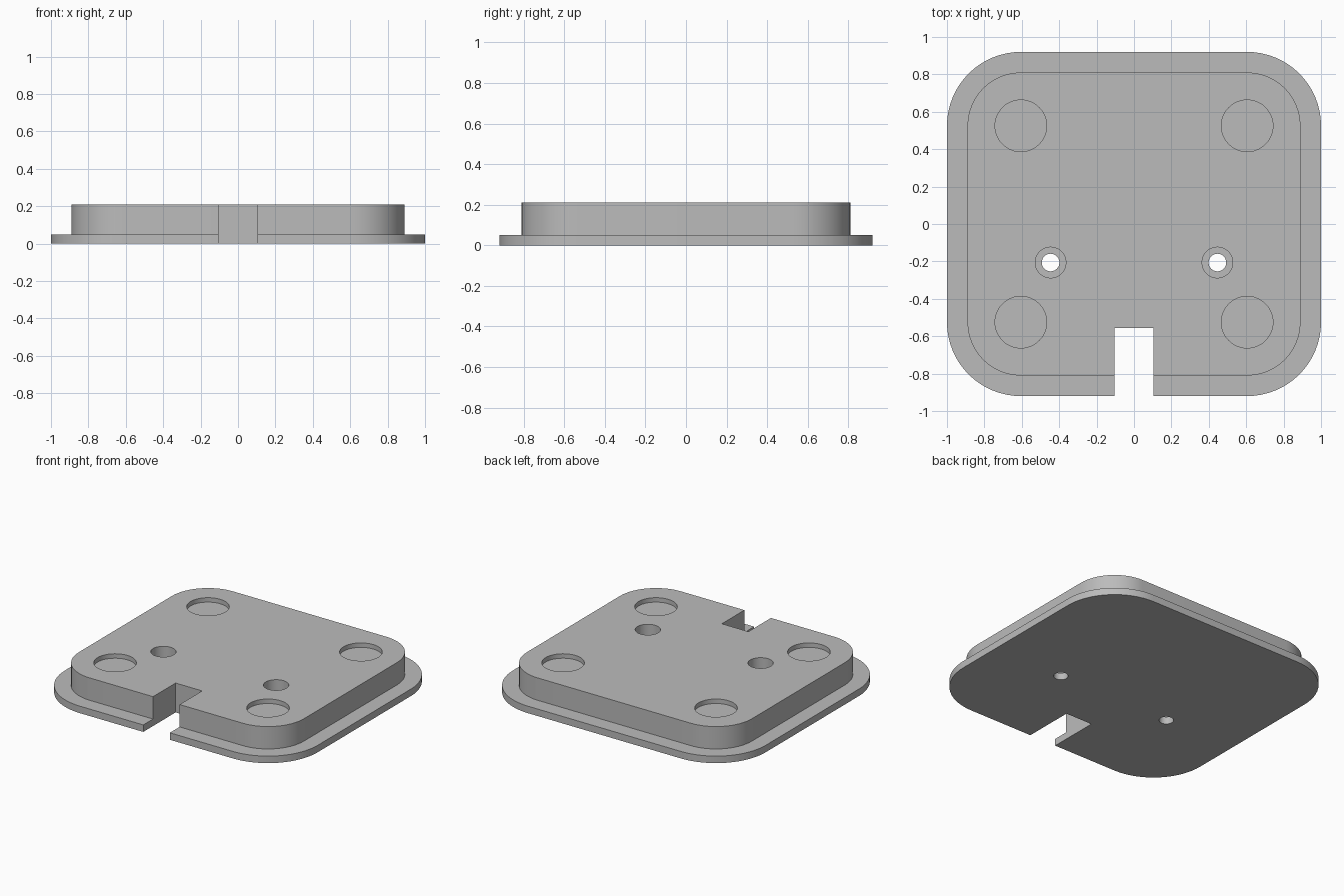
import bpy
import bmesh
from math import cos, sin, pi, radians

cube = bpy.data.objects.get("Cube")
if cube:
    bpy.data.objects.remove(cube, do_unlink=True)

HEIGHT, FLANGE_TOP = 0.21, 0.05
CORNER_X, CORNER_Y = 0.605, 0.525   # shared centres of corners and pockets

grey = bpy.data.materials.new("light_grey")
grey.use_nodes = True
colour = (0.5, 0.5, 0.5, 1)
grey.diffuse_color = colour
grey.node_tree.nodes["Principled BSDF"].inputs["Base Color"].default_value = colour


def prism(name, outline, z0, z1):
    """Extrude a counter-clockwise outline from z0 to z1."""
    bm = bmesh.new()
    base = bm.faces.new([bm.verts.new((x, y, z0)) for x, y in outline])
    top = bmesh.ops.extrude_face_region(bm, geom=[base], use_keep_orig=True)
    verts = [g for g in top["geom"] if isinstance(g, bmesh.types.BMVert)]
    bmesh.ops.translate(bm, vec=(0, 0, z1 - z0), verts=verts)
    bmesh.ops.recalc_face_normals(bm, faces=bm.faces)
    mesh = bpy.data.meshes.new(name)
    bm.to_mesh(mesh)
    bm.free()
    mesh.materials.append(grey)
    obj = bpy.data.objects.new(name, mesh)
    bpy.context.collection.objects.link(obj)
    return obj


def circle(cx, cy, r, n=48):
    return [(cx + r * cos(2 * pi * i / n), cy + r * sin(2 * pi * i / n)) for i in range(n)]


def rounded_rect(r, steps=16):
    points = []
    for quarter, (sx, sy) in enumerate([(1, 1), (-1, 1), (-1, -1), (1, -1)]):
        for i in range(steps + 1):
            a = (quarter + i / steps) * pi / 2
            points.append((sx * CORNER_X + r * cos(a), sy * CORNER_Y + r * sin(a)))
    return points


def combine(target, tool, operation):
    mod = target.modifiers.new(tool.name, 'BOOLEAN')
    mod.operation = operation
    mod.solver = 'EXACT'
    mod.object = tool
    bpy.context.view_layer.objects.active = target
    bpy.ops.object.modifier_apply(modifier=mod.name)
    bpy.data.objects.remove(tool, do_unlink=True)


# Wide thin flange with the raised block on it
plate = prism("base_plate", rounded_rect(0.395), 0, FLANGE_TOP)
combine(plate, prism("raised_block", rounded_rect(0.285), 0.02, HEIGHT), 'UNION')

# Cable slot through the front edge
slot = [(-0.105, -1.2), (0.105, -1.2), (0.105, -0.555), (-0.105, -0.555)]
combine(plate, prism("slot_cutter", slot, -0.1, 0.4), 'DIFFERENCE')

for side in (-1, 1):
    # Shallow round pockets at the corners
    for end in (-1, 1):
        pocket = circle(side * CORNER_X, end * CORNER_Y, 0.138)
        combine(plate, prism("pocket_cutter", pocket, HEIGHT - 0.032, 0.4), 'DIFFERENCE')
    # Counterbored screw holes
    x, y = side * 0.446, -0.206
    combine(plate, prism("counterbore_cutter", circle(x, y, 0.082), FLANGE_TOP, 0.4), 'DIFFERENCE')
    combine(plate, prism("screw_hole_cutter", circle(x, y, 0.047), -0.1, 0.4), 'DIFFERENCE')

bpy.ops.object.select_all(action='DESELECT')
plate.select_set(True)
bpy.context.view_layer.objects.active = plate
bpy.ops.object.shade_smooth_by_angle(angle=radians(30))
